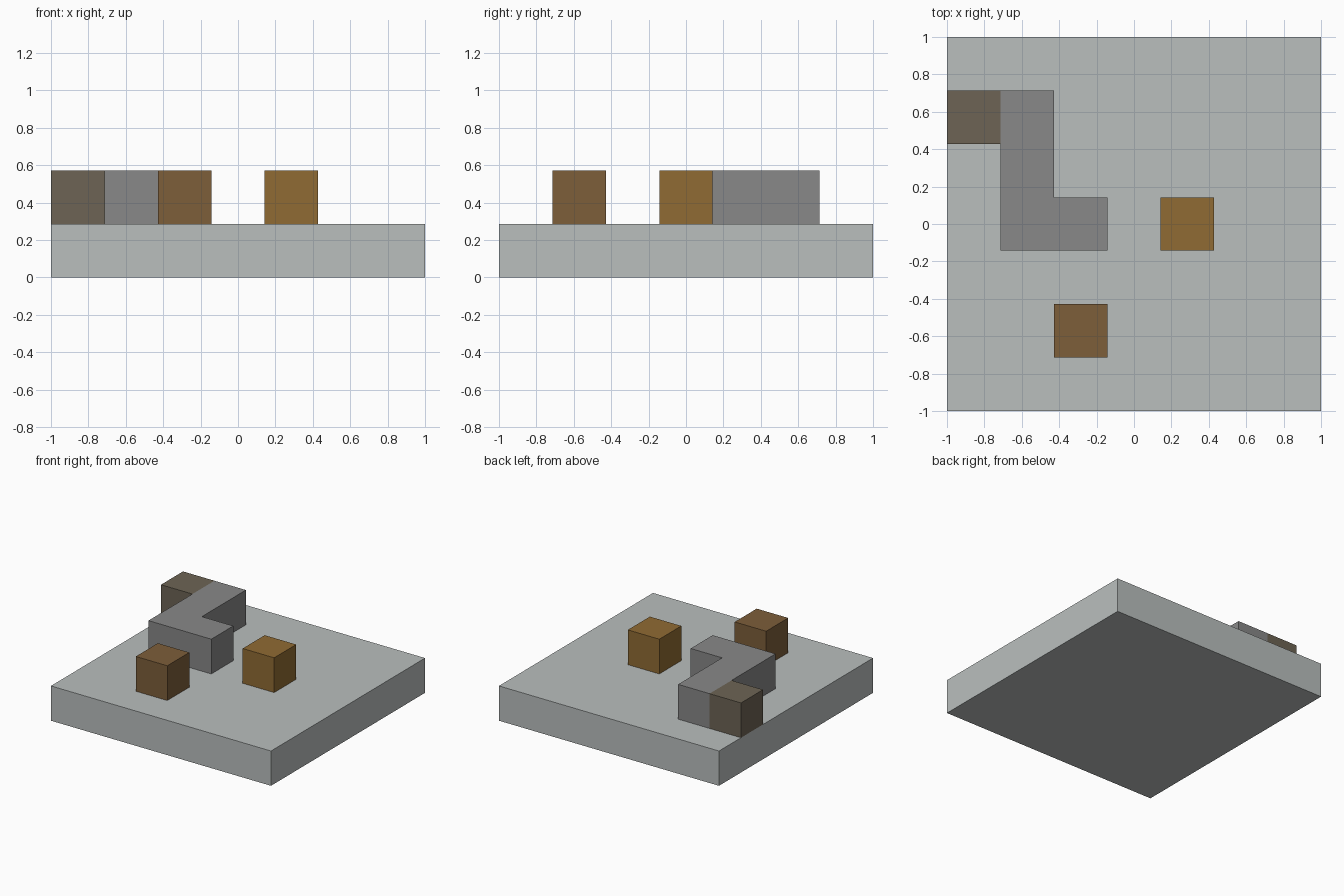
import bpy
import bmesh

cube = bpy.data.objects.get("Cube")
if cube:
    bpy.data.objects.remove(cube, do_unlink=True)

CELL = 2 / 7  # the base is seven cells wide, one cell high


def material(name, color):
    mat = bpy.data.materials.new(name)
    mat.use_nodes = True
    mat.diffuse_color = (*color, 1)
    bsdf = next(n for n in mat.node_tree.nodes if n.type == "BSDF_PRINCIPLED")
    bsdf.inputs["Base Color"].default_value = (*color, 1)
    return mat


def prism(name, outline, level, mat):
    """Extrude an outline given in cell units up by one cell."""
    bm = bmesh.new()
    verts = [bm.verts.new((x * CELL - 1, y * CELL - 1, level * CELL)) for x, y in outline]
    base = bm.faces.new(verts)
    top = bmesh.ops.extrude_face_region(bm, geom=[base], use_keep_orig=True)["geom"]
    bmesh.ops.translate(bm, vec=(0, 0, CELL),
                        verts=[v for v in top if isinstance(v, bmesh.types.BMVert)])
    bmesh.ops.recalc_face_normals(bm, faces=bm.faces)
    mesh = bpy.data.meshes.new(name)
    bm.to_mesh(mesh)
    bm.free()
    mesh.materials.append(mat)
    obj = bpy.data.objects.new(name, mesh)
    bpy.context.collection.objects.link(obj)
    return obj


def square(x, y, size=1):
    return [(x, y), (x + size, y), (x + size, y + size), (x, y + size)]


# Base slab
prism("base_slab", square(0, 0, 7), 0, material("pale grey", (0.49, 0.52, 0.515)))

# Stepped wall
wall = [(1, 3), (3, 3), (3, 4), (2, 4), (2, 6), (1, 6)]
prism("stepped_wall", wall, 1, material("mid grey", (0.246, 0.246, 0.246)))

# Single blocks
prism("wall_end_block", square(0, 5), 1, material("taupe", (0.153, 0.127, 0.089)))
prism("front_block", square(2, 1), 1, material("brown", (0.205, 0.112, 0.042)))
prism("side_block", square(4, 3), 1, material("ochre", (0.279, 0.147, 0.033)))
